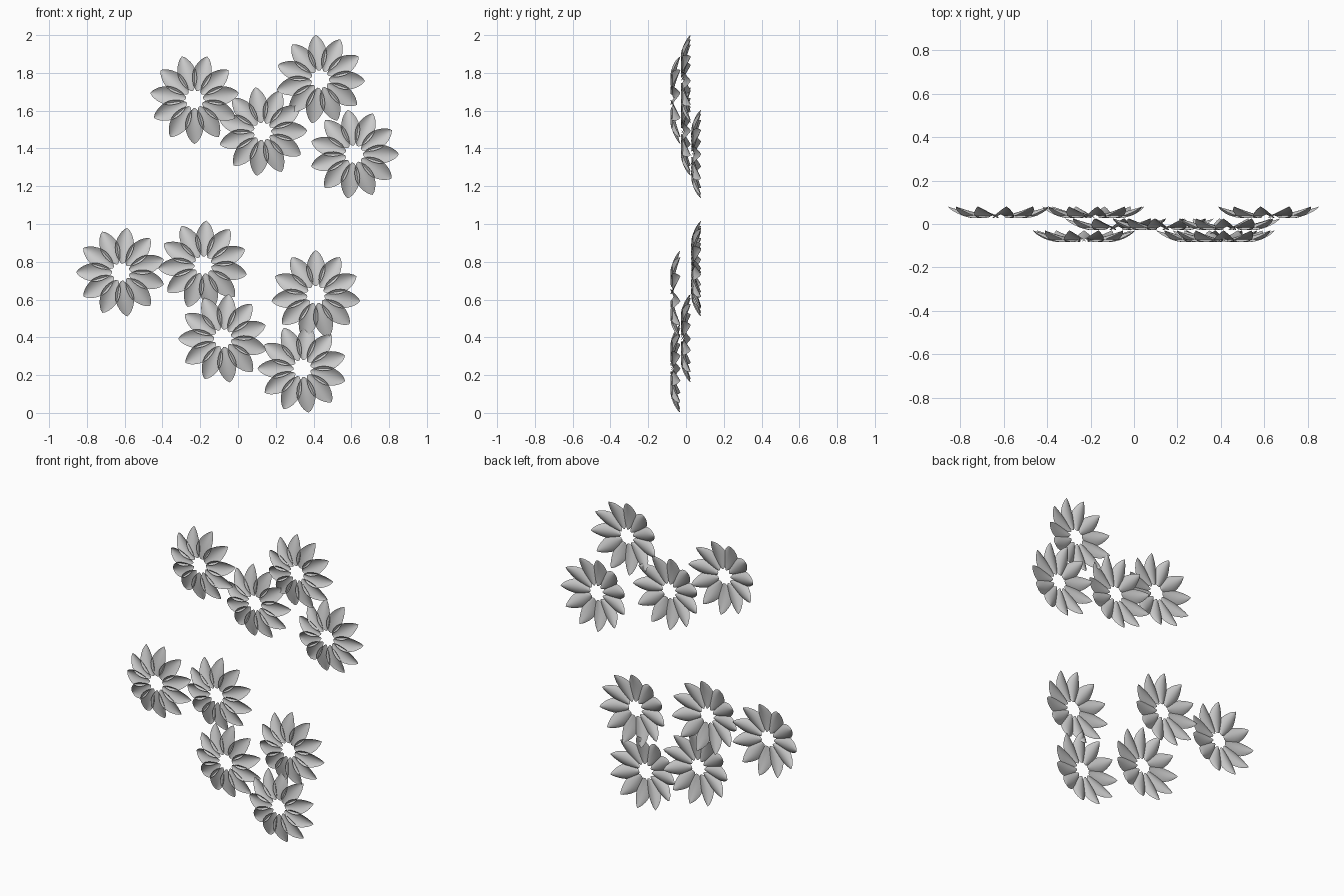
import bpy
from math import sin, cos, radians, pi

if "Cube" in bpy.data.objects:
    bpy.data.objects.remove(bpy.data.objects["Cube"])

PETALS = 11
R_IN, R_OUT = 0.046, 0.236

# Petal outline: (fraction along petal, half width)
OUTLINE = [(0, .005), (.07, .018), (.16, .031), (.28, .042), (.42, .0485), (.54, .049),
           (.66, .0445), (.78, .036), (.88, .025), (.95, .014), (1, .001)]
ACROSS = [-1, -.75, -.5, -.25, 0, .25, .5, .75, 1]


def petal_point(t, half, s, angle):
    """Arched petal: midrib bows to the back, edges roll to the front."""
    r = R_IN + (R_OUT - R_IN) * t
    u = half * s
    depth = .014 + .036 * t ** 1.7 - .024 * (half / .049) * s * s
    return (r * sin(angle) + u * cos(angle), depth - .025,
            r * cos(angle) - u * sin(angle))


def make_flower(name, x, layer, z, turn):
    verts, faces = [], []
    n = len(ACROSS)
    for p in range(PETALS):
        a = radians(turn) + 2 * pi * p / PETALS
        base = len(verts)
        for t, half in OUTLINE:
            verts += [petal_point(t, half, s, a) for s in ACROSS]
        for i in range(len(OUTLINE) - 1):
            for j in range(n - 1):
                k = base + i * n + j
                faces.append((k, k + 1, k + n + 1, k + n))
    mesh = bpy.data.meshes.new(name)
    mesh.from_pydata(verts, [], faces)
    mesh.polygons.foreach_set("use_smooth", [True] * len(faces))
    mesh.update()
    ob = bpy.data.objects.new(name, mesh)
    ob.location = (x, layer * .055, z)
    bpy.context.collection.objects.link(ob)


# Flowers: x, depth layer (-1 front, 1 back), z, turn of the petals in degrees
FLOWERS = [
    (-.23, -1, 1.66, 16.4), (.435, 0, 1.766, -6), (.13, 0, 1.49, -9),
    (.615, 1, 1.37, -8), (-.62, 1, .745, 8), (-.185, 1, .782, 4),
    (-.08, 0, .395, 7.5), (.412, -1, .625, 0), (.34, -1, .235, 8),
]
for i, (x, layer, z, turn) in enumerate(FLOWERS):
    make_flower(f"flower_{i + 1}", x, layer, z, turn)
